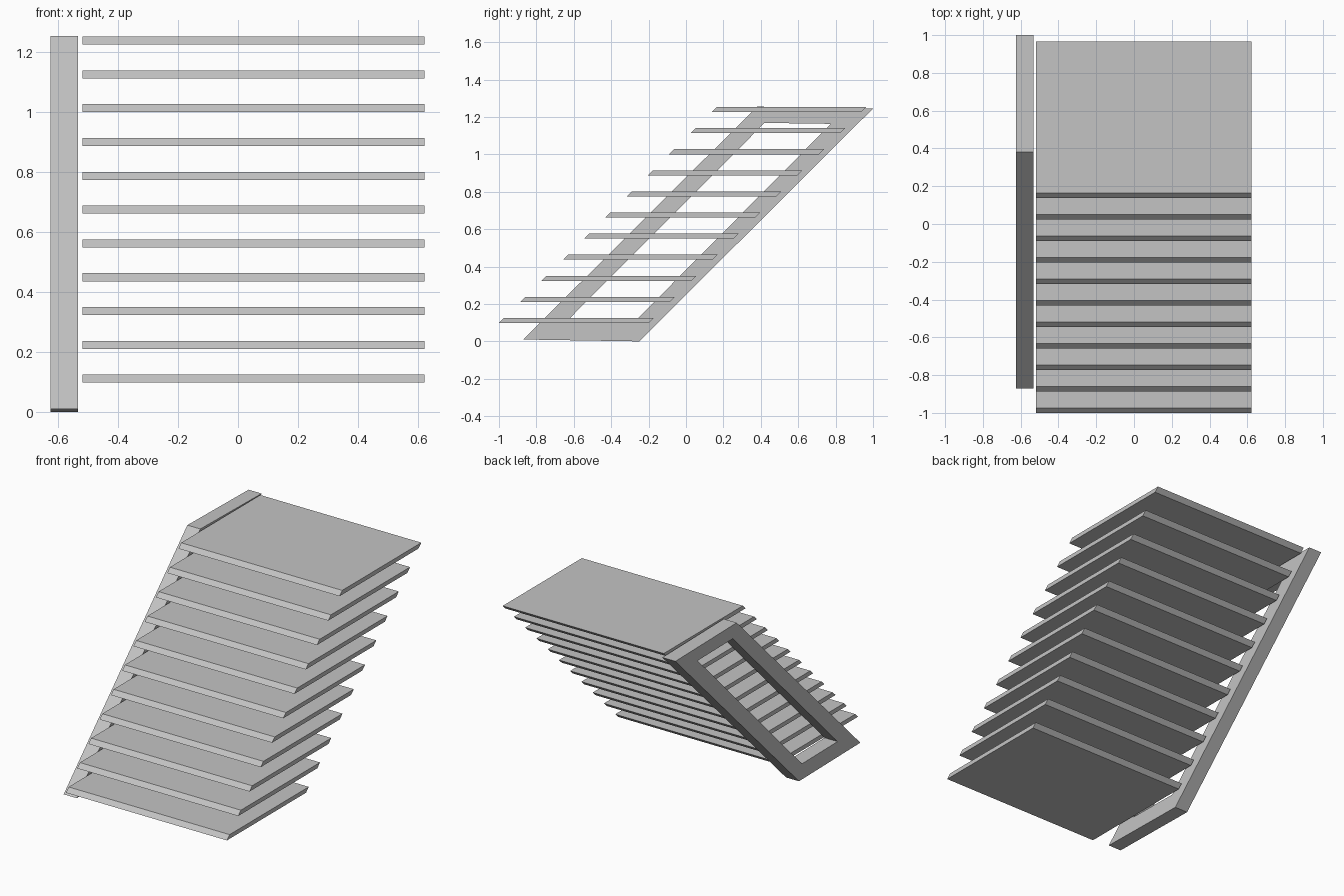
import bpy
import bmesh

cube = bpy.data.objects.get("Cube")
if cube:
    bpy.data.objects.remove(cube, do_unlink=True)

grey = bpy.data.materials.new("plain_grey")
grey.use_nodes = True
colour = (0.55, 0.55, 0.55, 1)
grey.diffuse_color = colour
grey.node_tree.nodes["Principled BSDF"].inputs["Base Color"].default_value = colour


def finish(name, bm):
    bmesh.ops.recalc_face_normals(bm, faces=bm.faces[:])
    mesh = bpy.data.meshes.new(name)
    bm.to_mesh(mesh)
    bm.free()
    mesh.materials.append(grey)
    obj = bpy.data.objects.new(name, mesh)
    bpy.context.collection.objects.link(obj)
    return obj


def extrude_profile(name, profile, x0, x1):
    """Solid made by sweeping a (y, z) profile along x."""
    bm = bmesh.new()
    a, b = [[bm.verts.new((x, y, z)) for y, z in profile] for x in (x0, x1)]
    bm.faces.new(a)
    bm.faces.new(b)
    for i in range(len(a)):
        j = (i + 1) % len(a)
        bm.faces.new((a[i], a[j], b[j], b[i]))
    return finish(name, bm)


def extrude_ring(name, outer, inner, x0, x1):
    """Open frame between two (y, z) outlines, swept along x."""
    bm = bmesh.new()
    loops = [[bm.verts.new((x, y, z)) for y, z in outline]
             for x, outline in ((x0, outer), (x1, outer), (x1, inner), (x0, inner))]
    for k in range(4):
        p, q = loops[k], loops[(k + 1) % 4]
        for i in range(len(p)):
            j = (i + 1) % len(p)
            bm.faces.new((p[i], p[j], q[j], q[i]))
    return finish(name, bm)


# Slanted open side frame
outer = [(-0.87, 0.01), (-0.25, 0.0), (1.0, 1.245), (0.38, 1.255)]
inner = [(-0.64, 0.105), (-0.28, 0.1), (0.775, 1.163), (0.42, 1.168)]
extrude_ring("side_frame", outer, inner, -0.625, -0.533)

# Stack of slats with bevelled front and back edges, each stepped up and back
for n in range(11):
    y, z = -1.0 + 0.1138 * n, 0.098 + 0.1128 * n
    slat = [(y, z), (y + 0.8, z), (y + 0.827, z + 0.027), (y + 0.027, z + 0.027)]
    extrude_profile(f"slat_{n + 1}", slat, -0.518, 0.622)
